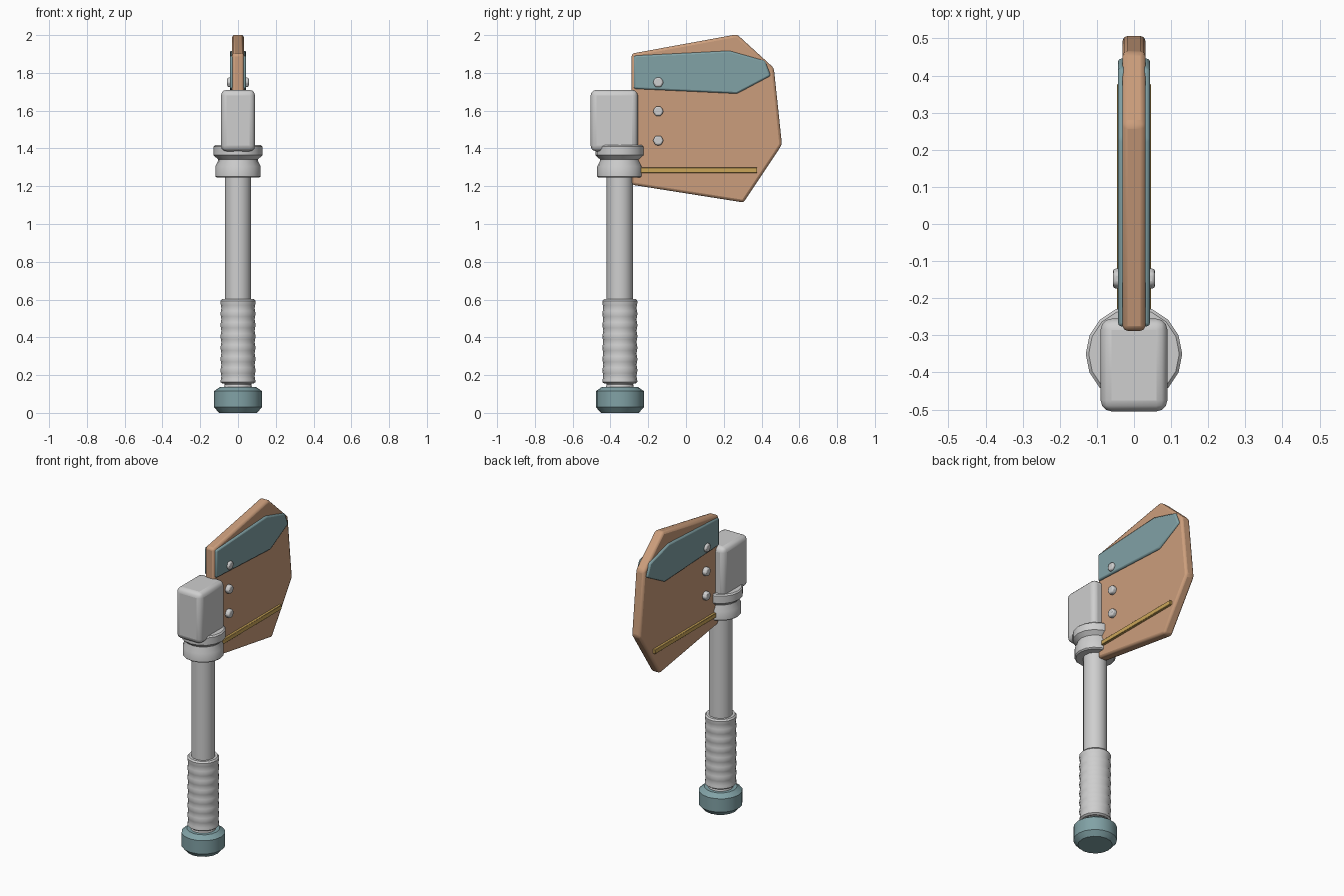
import bpy, bmesh, math
from mathutils import Matrix

if "Cube" in bpy.data.objects:
    bpy.data.objects.remove(bpy.data.objects["Cube"])

AXIS_Y = -0.35


def material(name, rgb):
    m = bpy.data.materials.new(name)
    m.diffuse_color = (*rgb, 1)
    m.use_nodes = True
    m.node_tree.nodes["Principled BSDF"].inputs["Base Color"].default_value = m.diffuse_color
    return m


TAN = material("copper_tan", (0.60, 0.34, 0.20))
TEAL = material("muted_teal", (0.22, 0.36, 0.38))
GREY = material("light_grey", (0.62, 0.62, 0.62))
GOLD = material("gold", (0.60, 0.38, 0.10))


def finish(name, bm, mat, bevel=0, segments=2):
    bmesh.ops.recalc_face_normals(bm, faces=bm.faces)
    me = bpy.data.meshes.new(name)
    bm.to_mesh(me)
    bm.free()
    ob = bpy.data.objects.new(name, me)
    bpy.context.collection.objects.link(ob)
    me.materials.append(mat)
    if bevel:
        mod = ob.modifiers.new("bevel", 'BEVEL')
        mod.width, mod.segments = bevel, segments
        mod.limit_method = 'ANGLE'
        mod.angle_limit = math.radians(15)
    bpy.ops.object.select_all(action='DESELECT')
    ob.select_set(True)
    bpy.context.view_layer.objects.active = ob
    bpy.ops.object.shade_smooth_by_angle(angle=math.radians(30))
    return ob


def lathe(name, profile, mat, sides=16):
    """Turn (radius, z) points around the handle axis, with flat caps."""
    bm = bmesh.new()
    rings = []
    for r, z in profile:
        rings.append([bm.verts.new((r * math.cos(2 * math.pi * i / sides),
                                    AXIS_Y + r * math.sin(2 * math.pi * i / sides), z))
                      for i in range(sides)])
    for a, b in zip(rings, rings[1:]):
        for i in range(sides):
            j = (i + 1) % sides
            bm.faces.new((a[i], a[j], b[j], b[i]))
    bm.faces.new(rings[0])
    bm.faces.new(rings[-1])
    return finish(name, bm, mat)


def slab(name, outline, x0, x1, mat, bevel, segments=2):
    """Extrude a (y, z) outline from x0 to x1."""
    bm = bmesh.new()
    a = [bm.verts.new((x0, y, z)) for y, z in outline]
    b = [bm.verts.new((x1, y, z)) for y, z in outline]
    n = len(a)
    bm.faces.new(a)
    bm.faces.new(b)
    for i in range(n):
        j = (i + 1) % n
        bm.faces.new((a[i], a[j], b[j], b[i]))
    return finish(name, bm, mat, bevel, segments)


def rect(y0, y1, z0, z1):
    return [(y0, z0), (y1, z0), (y1, z1), (y0, z1)]


# handle: pommel, neck, rippled grip, shaft, collar
lathe("pommel", [(0.10, 0), (0.127, 0.03), (0.127, 0.115), (0.095, 0.138)], TEAL)
lathe("neck", [(0.078, 0.12), (0.07, 0.15), (0.08, 0.17)], GREY)
grip = [(0.082, 0.155), (0.093, 0.163)]
for k in range(1, 29):
    grip.append((0.0905 + 0.0025 * math.cos(k * math.pi / 2), 0.165 + k * 0.015))
grip += [(0.093, 0.592), (0.085, 0.602)]
lathe("grip", grip, GREY)
lathe("shaft", [(0.07, 0.58), (0.07, 1.27)], GREY)
lathe("collar", [(0.112, 1.245), (0.12, 1.252), (0.12, 1.305), (0.105, 1.335), (0.105, 1.342),
                 (0.13, 1.364), (0.13, 1.41), (0.122, 1.418)], GREY)

# head block on top of the collar
slab("head_block", rect(-0.505, -0.255, 1.385, 1.71), -0.09, 0.09, GREY, 0.03, 3)

# blade
slab("blade", [(-0.288, 1.902), (0.27, 2.004), (0.465, 1.826), (0.508, 1.42),
               (0.305, 1.114), (-0.288, 1.208)], -0.031, 0.031, TAN, 0.014)

# fittings repeated on both faces of the blade
plate = [(-0.276, 1.891), (0.23, 1.917), (0.418, 1.864), (0.449, 1.785),
         (0.27, 1.69), (-0.276, 1.716)]
for side, s in (("right", 1), ("left", -1)):
    slab(f"cheek_plate_{side}", plate, s * 0.02, s * 0.043, TEAL, 0.009)
    slab(f"trim_strip_{side}", rect(-0.24, 0.377, 1.27, 1.298), s * 0.02, s * 0.046, GOLD, 0.002, 1)
    for i, z in enumerate((1.75, 1.597, 1.442)):
        bm = bmesh.new()
        bmesh.ops.create_cone(bm, cap_ends=True, segments=6, radius1=0.029, radius2=0.029, depth=0.04,
                              matrix=Matrix.Translation((s * 0.037, -0.147, z))
                              @ Matrix.Rotation(math.pi / 2, 4, 'Y'))
        finish(f"bolt_{side}_{i + 1}", bm, GREY, 0.008)
